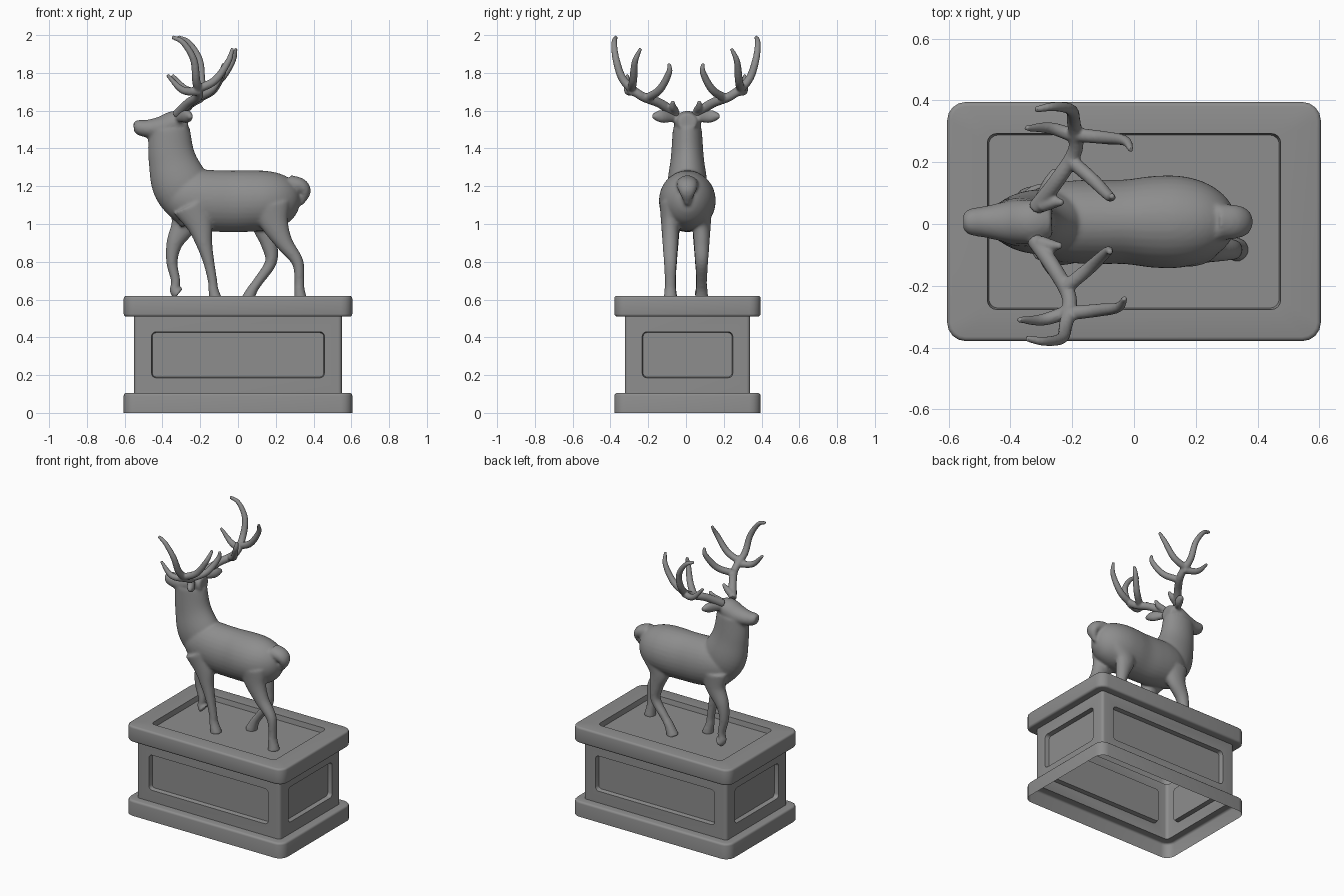
import bpy, bmesh, math
from mathutils import Vector, Matrix

cube = bpy.data.objects.get("Cube")
if cube:
    bpy.data.objects.remove(cube, do_unlink=True)

grey = (0.27, 0.27, 0.27, 1)
stone = bpy.data.materials.new("stone grey")
stone.use_nodes = True
stone.diffuse_color = grey
stone.node_tree.nodes["Principled BSDF"].inputs["Base Color"].default_value = grey


def make_object(name, bm):
    """Turn a bmesh into a smooth stone object."""
    bmesh.ops.recalc_face_normals(bm, faces=bm.faces)
    mesh = bpy.data.meshes.new(name)
    bm.to_mesh(mesh)
    bm.free()
    mesh.materials.append(stone)
    for polygon in mesh.polygons:
        polygon.use_smooth = True
    obj = bpy.data.objects.new(name, mesh)
    bpy.context.collection.objects.link(obj)
    return obj


def fuse(obj, voxel, passes):
    """Melt overlapping lofts into one carved skin."""
    remesh = obj.modifiers.new("fuse", "REMESH")
    remesh.mode = "VOXEL"
    remesh.voxel_size = voxel
    remesh.use_smooth_shade = True
    soften = obj.modifiers.new("soften", "SMOOTH")
    soften.iterations = passes


def join_loops(bm, low, high, skip_every=None):
    """Quads between two closed loops, optionally leaving regular gaps."""
    count = len(low)
    for i in range(count):
        j = (i + 1) % count
        if skip_every is None or j % skip_every:
            bm.faces.new((low[i], low[j], high[j], high[i]))


# ---------- pedestal: one open shell of stacked rounded rectangles ----------
corner_steps = 5
slab_x, slab_y, slab_round = 0.605, 0.387, 0.06
wall_inset, wall_round, bevel = 0.055, 0.02, 0.014
base_top, slab_bottom, slab_top, floor = 0.105, 0.51, 0.62, 0.585
wall_x, wall_y = slab_x - wall_inset, slab_y - wall_inset


def rounded_rect(half_x, half_y, radius, z):
    points = []
    for quarter, (sx, sy) in enumerate([(1, 1), (-1, 1), (-1, -1), (1, -1)]):
        for step in range(corner_steps):
            angle = math.pi / 2 * (quarter + step / (corner_steps - 1))
            points.append(Vector((sx * (half_x - radius) + radius * math.cos(angle),
                                  sy * (half_y - radius) + radius * math.sin(angle), z)))
    return points


def edge_ring(inset, z):
    """Slab outline moved inwards, keeping its corners concentric."""
    return slab_x - inset, slab_y - inset, max(wall_round, slab_round - inset), z


def rounded_edge(z, direction):
    """Rings from a slab's side round to its top (+) or underside (-)."""
    angles = [math.pi / 2 * i / 3 for i in range(4)]
    return [edge_ring(bevel * (1 - math.cos(a)), z - direction * bevel * (1 - math.sin(a)))
            for a in angles]


def skin(bm, rings, matrix, open_level=None):
    """Join rings and cap the last; open_level keeps only its corner strips."""
    loops = [[bm.verts.new(matrix @ p) for p in rounded_rect(*ring)] for ring in rings]
    for level, (low, high) in enumerate(zip(loops, loops[1:])):
        join_loops(bm, low, high, corner_steps if level == open_level else None)
    bm.faces.new(loops[-1])


bm = bmesh.new()
lower = [edge_ring(0, 0)] + rounded_edge(base_top, 1)
lower.append(edge_ring(wall_inset, base_top))
upper = [edge_ring(wall_inset, slab_bottom)] + rounded_edge(slab_bottom, -1)[::-1]
upper += rounded_edge(slab_top, 1)
recess = [(0.475, 0.285, 0.03, slab_top), (0.47, 0.28, 0.03, floor)]
skin(bm, lower + upper + recess, Matrix.Identity(4), len(lower) - 1)

# recessed panel in each wall
wall_half_height = (slab_bottom - base_top) / 2
for turn in range(4):
    half, distance = (wall_y, wall_x) if turn % 2 else (wall_x, wall_y)
    panel = half - 0.092
    wall = (Matrix.Rotation(turn * math.pi / 2, 4, "Z")
            @ Matrix.Translation((0, -distance, base_top + wall_half_height))
            @ Matrix.Rotation(math.pi / 2, 4, "X"))
    skin(bm, [(half - wall_round, wall_half_height, 0, 0),
              (panel, 0.122, 0.025, 0), (panel - 0.005, 0.117, 0.02, -0.03)], wall)
bmesh.ops.remove_doubles(bm, verts=bm.verts, dist=0.0005)
pedestal = make_object("pedestal", bm)
pedestal.location.y = 0.008
bpy.ops.object.select_all(action="DESELECT")
pedestal.select_set(True)
bpy.context.view_layer.objects.active = pedestal
bpy.ops.object.shade_smooth_by_angle(angle=math.radians(35))


# ---------- lofts along smooth paths ----------
def smooth_path(points, steps=6):
    """Catmull-Rom through points of (x, y, z, depth radius, side radius)."""
    knots = [Vector(point) for point in points]
    knots = [2 * knots[0] - knots[1]] + knots + [2 * knots[-1] - knots[-2]]
    path = []
    for a, b, c, d in zip(knots, knots[1:], knots[2:], knots[3:]):
        for t in [step / steps for step in range(steps)]:
            path.append(b + (c - a) * t / 2 + (a - 2.5 * b + 2 * c - d / 2) * t ** 2
                        + (1.5 * (b - c) + (d - a) / 2) * t ** 3)
    return path + [knots[-2]]


def loft(bm, points, sides=32):
    path = smooth_path(points)
    centres = [Vector(point[:3]) for point in path]
    before, after = centres[:1] + centres[:-1], centres[1:] + centres[-1:]
    side = Vector((0, 1, 0))
    loops = []
    for centre, previous, following, point in zip(centres, before, after, path):
        tangent = (following - previous).normalized()
        side = (side - tangent * side.dot(tangent)).normalized()
        up = tangent.cross(side)
        depth, width = max(point[3], 0.004), max(point[4], 0.004)
        angles = [math.tau * s / sides for s in range(sides)]
        loops.append([bm.verts.new(centre + up * depth * math.cos(a) + side * width * math.sin(a))
                      for a in angles])
    for low, high in zip(loops, loops[1:]):
        join_loops(bm, low, high)
    bm.faces.new(loops[0])
    bm.faces.new(loops[-1])


# ---------- stag body: overlapping lofts fused into one skin ----------
middle = 0.007
bm = bmesh.new()

# torso: a barrel that rises towards the chest and swells at the haunches
barrel = []
for i in range(-6, 7):
    t = math.sin(math.pi / 2 * i / 6)
    radius = 0.163 * math.sqrt(max(0, 1 - t ** 4))
    swell = 0.1 * max(0, math.sin(math.pi * t))
    barrel.append((0.36 * t - 0.03, middle, 1.12 + 0.03 * t * t * (1 - t),
                   radius, radius * (0.84 + swell)))
loft(bm, barrel)


def middle_loft(flatness, points):
    """Loft on the centre plane through (x, z, radius)."""
    loft(bm, [(x, middle, z, radius, radius * flatness) for x, z, radius in points])


# neck, head and tail
middle_loft(0.7, [(-0.2, 1.05, 0.12), (-0.3, 1.2, 0.15), (-0.35, 1.35, 0.125), (-0.365, 1.5, 0.11)])
middle_loft(1.1, [(-0.265, 1.54, 0.045), (-0.33, 1.535, 0.065), (-0.4, 1.51, 0.062),
                  (-0.48, 1.505, 0.047), (-0.53, 1.512, 0.039), (-0.552, 1.512, 0.026)])
middle_loft(1.3, [(0.27, 1.215, 0.045), (0.33, 1.2, 0.042), (0.352, 1.165, 0.032),
                  (0.335, 1.1, 0.008)])

# ears
for s in (1, -1):
    loft(bm, [(-0.32, s * 0.05, 1.56, 0.02, 0.018), (-0.27, s * 0.13, 1.57, 0.035, 0.026),
              (-0.25, s * 0.18, 1.57, 0.012, 0.012)])

# legs: shared heights and thicknesses from thigh to hoof, each with its own stride
leg_heights = (1.1, 1, 0.9, 0.8, 0.7, 0.65, floor - 0.01)
leg_radii = (0.1, 0.07, 0.044, 0.03, 0.025, 0.027, 0.037)


def leg(y, build, lift, stride):
    points = []
    for x, z, radius in zip(stride, leg_heights, leg_radii):
        radius *= build
        points.append((x, y, z, radius, min(radius * 1.1, 0.03 + radius / 4)))
    hoof = points.pop()
    loft(bm, points + [(hoof[0], y, hoof[2] + lift, *hoof[3:])])


leg(-0.08, 1, 0, (-0.25, -0.205, -0.18, -0.155, -0.135, -0.13, -0.11))
leg(0.08, 1, 0.055, (-0.27, -0.285, -0.335, -0.35, -0.33, -0.335, -0.315))
leg(-0.083, 1.05, 0, (0.17, 0.195, 0.245, 0.315, 0.325, 0.325, 0.335))
leg(0.083, 1.05, 0, (0.17, 0.145, 0.165, 0.175, 0.11, 0.075, 0.04))

fuse(make_object("stag_body", bm), 0.008, 8)

# ---------- antlers: a main beam and four tines, tapering to the tips ----------
branches = [
    [(-0.32, 0.05, 1.58), (-0.25, 0.14, 1.64), (-0.19, 0.24, 1.68), (-0.195, 0.33, 1.76),
     (-0.205, 0.37, 1.87), (-0.26, 0.38, 1.96), (-0.32, 0.37, 1.99)],
    [(-0.21, 0.21, 1.665), (-0.13, 0.14, 1.71), (-0.08, 0.09, 1.8), (-0.07, 0.09, 1.85)],
    [(-0.2, 0.29, 1.71), (-0.1, 0.28, 1.76), (-0.03, 0.27, 1.86), (-0.01, 0.24, 1.93)],
    [(-0.18, 0.28, 1.7), (-0.27, 0.31, 1.71), (-0.35, 0.31, 1.79)],
    [(-0.3, 0.06, 1.6), (-0.26, 0.07, 1.62), (-0.23, 0.07, 1.65)],
]
for name, s, lean in (("left_antler", 1, 0), ("right_antler", -1, -0.08)):
    bm = bmesh.new()
    for branch in branches:
        thickness = 0.026 if branch is branches[0] else 0.023
        points = []
        for i, (x, y, z) in enumerate(branch):
            radius = thickness * (1 - 0.6 * (i / (len(branch) - 1)) ** 2)
            points.append((x + lean * y, s * y, z, radius, radius))
        loft(bm, points, 16)
    fuse(make_object(name, bm), 0.006, 4)
